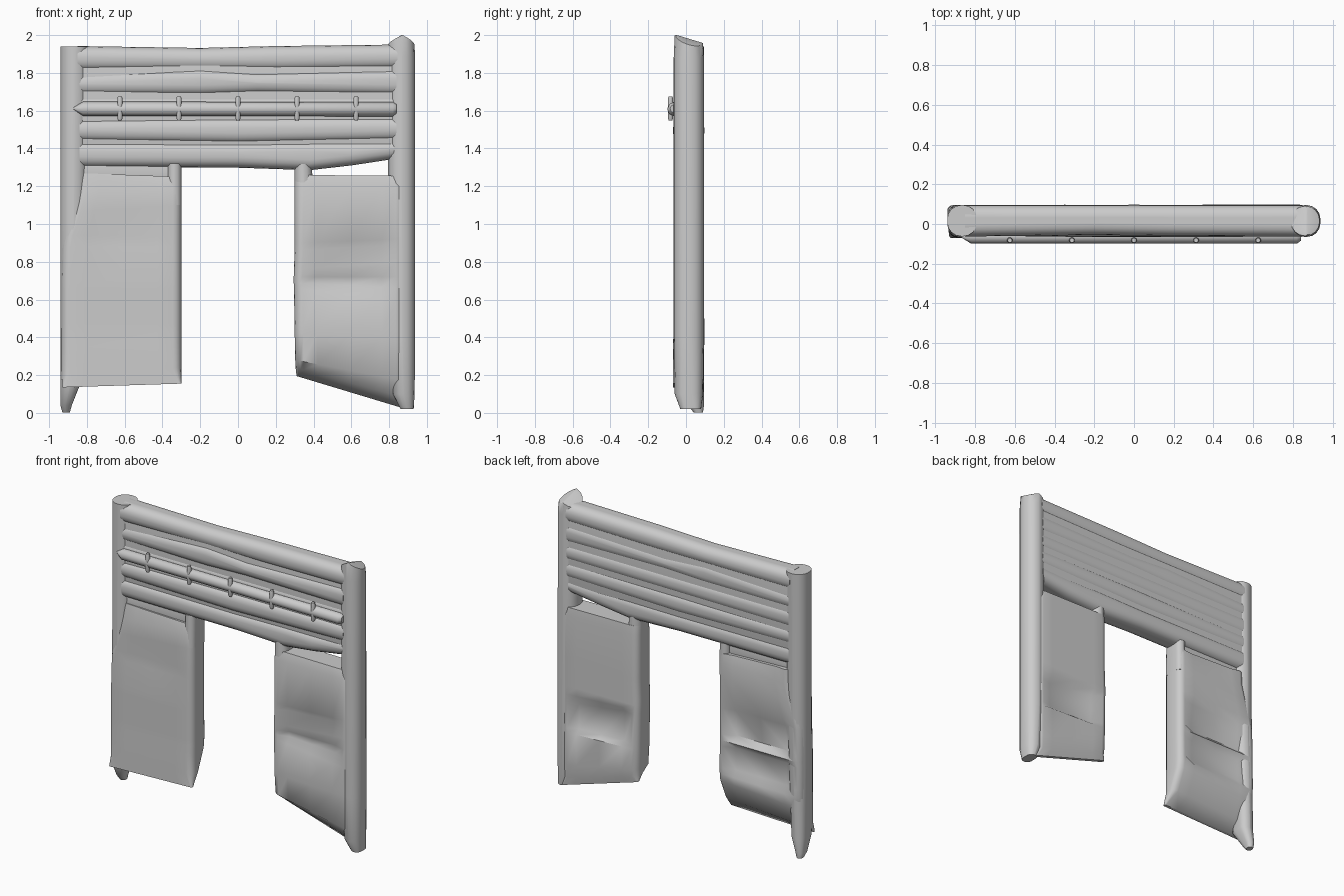
import bpy, bmesh, math
from mathutils import Vector

grey = bpy.data.materials.new("plain grey")
grey.diffuse_color = (0.6, 0.6, 0.6, 1)


def ring(u0, u1, v0, v1, r, dent_front=0, dent_back=0):
    """Rounded rectangle; its two long edges carry mid points that can be dented."""
    r = min(r, (u1 - u0) * 0.49, (v1 - v0) * 0.49)
    pts = []
    corners = [(u1 - r, v1 - r), (u0 + r, v1 - r), (u0 + r, v0 + r), (u1 - r, v0 + r)]
    for k, (cu, cv) in enumerate(corners):
        for i in range(5):
            a = math.pi / 2 * (k + i / 4)
            pts.append((cu + r * math.cos(a), cv + r * math.sin(a)))
        if k in (0, 2):
            a, b = (u1 - r, u0 + r) if k == 0 else (u0 + r, u1 - r)
            v = v1 - dent_back if k == 0 else v0 + dent_front
            for t in (0.15, 0.5, 0.85):
                pts.append((a + (b - a) * t, v))
    return pts


def loft(name, sections):
    """Skin matching rings of 3D points and cap both ends."""
    bm = bmesh.new()
    rows = [[bm.verts.new(p) for p in s] for s in sections]
    n = len(rows[0])
    for a, b in zip(rows, rows[1:]):
        for i in range(n):
            j = (i + 1) % n
            bm.faces.new((a[i], a[j], b[j], b[i]))
    bm.faces.new(rows[0][::-1])
    bm.faces.new(rows[-1])
    bmesh.ops.recalc_face_normals(bm, faces=bm.faces[:])
    me = bpy.data.meshes.new(name)
    bm.to_mesh(me)
    bm.free()
    me.materials.append(grey)
    ob = bpy.data.objects.new(name, me)
    bpy.context.collection.objects.link(ob)
    bpy.ops.object.select_all(action='DESELECT')
    ob.select_set(True)
    bpy.context.view_layer.objects.active = ob
    bpy.ops.object.shade_smooth_by_angle(angle=math.radians(45))
    return ob


def log(name, stations):
    """Horizontal beam; stations are x, y0, y1, z0, z1."""
    loft(name, [[Vector((x, y, z)) for y, z in ring(y0, y1, z0, z1, 0.055)]
                for x, y0, y1, z0, z1 in stations])


def post(name, stations, ridge_x=None):
    """Upright round post; stations are z, x0, x1, y0, y1. A ridge makes a sloping roof tip."""
    rows = [[Vector((x, y, z)) for x, y in ring(x0, x1, y0, y1, 0.07)]
            for z, x0, x1, y0, y1 in stations]
    if ridge_x:
        tip = []
        for p in rows[-1]:
            crest = min(2.0, 2.0 - 0.29 * (p.y + 0.05))
            p.z = crest - 0.5 * abs(p.x - ridge_x)
            tip.append(Vector((ridge_x + (p.x - ridge_x) * 0.08, p.y * 0.95, crest)))
        rows.append(tip)
    loft(name, rows)


def panel(name, side, stations):
    """Lower wall; stations are z at doorway, z at post, doorway x, post x, y0, y1, dents."""
    rows = []
    for zi, zo, xi, xo, y0, y1, df, db in stations:
        row = []
        for x, y in ring(xi, xo, y0, y1, 0.045, df, db):
            t = (x - xi) / (xo - xi)
            row.append(Vector((side * x, y, zi + (zo - zi) * t)))
        rows.append(row)
    loft(name, rows)


# Upper wall: five stacked logs, slightly uneven
F, B = -0.063, 0.094
log("top_log", [(-0.85, F, B, 1.81, 1.942), (-0.2, -0.055, B, 1.81, 1.932),
                (0.2, -0.06, B, 1.81, 1.942), (0.845, F, B, 1.82, 1.95)])
log("second_log", [(-0.84, -0.058, B, 1.68, 1.80), (-0.2, -0.066, B, 1.68, 1.825),
                   (0.1, -0.066, B, 1.69, 1.805), (0.84, F, B, 1.68, 1.825)])
log("third_log", [(-0.84, -0.055, B, 1.55, 1.69), (0.84, -0.055, B, 1.56, 1.69)])
log("fourth_log", [(-0.84, F, B, 1.435, 1.56), (0.0, -0.068, 0.097, 1.425, 1.565),
                   (0.84, F, B, 1.44, 1.57)])
log("bottom_log", [(-0.84, F, B, 1.30, 1.44), (0.0, F, B, 1.298, 1.435),
                   (0.38, F, B, 1.285, 1.44), (0.6, F, 0.09, 1.31, 1.44),
                   (0.83, -0.055, 0.09, 1.345, 1.45)])
log("wall_core", [(-0.86, -0.048, 0.085, 1.36, 1.90), (0.86, -0.048, 0.085, 1.36, 1.90)])

# Corner posts with worn feet
post("left_post", [(0.003, -0.93, -0.89, 0.04, 0.09), (0.04, -0.94, -0.88, 0.01, 0.095),
                   (0.14, -0.94, -0.84, -0.05, 0.095), (1.0, -0.94, -0.80, -0.065, 0.095),
                   (1.94, -0.94, -0.79, -0.062, 0.095)])
post("right_post", [(0.02, 0.86, 0.93, -0.03, 0.08), (0.10, 0.82, 0.935, -0.06, 0.09),
                    (0.4, 0.80, 0.938, -0.065, 0.095), (1.88, 0.79, 0.938, -0.065, 0.095),
                    (1.96, 0.79, 0.934, -0.06, 0.09)], ridge_x=0.87)

# Lower walls, dented like worn planks; the left foot thins forward, the right one backward
panel("left_wall", -1, [
    (0.155, 0.135, 0.30, 0.93, -0.07, -0.05, 0, 0), (0.24, 0.20, 0.30, 0.935, -0.069, 0.03, 0, 0),
    (0.38, 0.34, 0.30, 0.935, -0.068, 0.09, 0, 0), (0.43, 0.42, 0.30, 0.935, -0.066, 0.096, 0, 0),
    (0.47, 0.47, 0.30, 0.935, -0.066, 0.097, 0, 0.03),
    (0.62, 0.62, 0.30, 0.935, -0.066, 0.095, 0, 0.03),
    (0.66, 0.66, 0.30, 0.935, -0.066, 0.095, 0, 0),
    (0.70, 0.70, 0.30, 0.935, -0.066, 0.095, 0, 0.04),
    (0.88, 0.88, 0.30, 0.93, -0.066, 0.095, 0.008, 0.02),
    (0.94, 0.94, 0.30, 0.92, -0.066, 0.095, 0.012, 0),
    (1.1, 1.06, 0.30, 0.88, -0.066, 0.095, 0, 0),
    (1.2, 1.17, 0.30, 0.85, -0.062, 0.095, 0, 0),
    (1.25, 1.27, 0.30, 0.85, -0.045, 0.09, 0, 0.01)])
panel("right_wall", 1, [
    (0.195, 0.02, 0.31, 0.89, 0.055, 0.08, 0, 0), (0.24, 0.08, 0.305, 0.88, 0.0, 0.09, 0, 0),
    (0.28, 0.17, 0.303, 0.88, -0.058, 0.095, 0, 0), (0.42, 0.40, 0.30, 0.88, -0.066, 0.097, 0, 0),
    (0.45, 0.43, 0.30, 0.88, -0.066, 0.097, 0, 0.03),
    (0.66, 0.59, 0.296, 0.88, -0.066, 0.095, 0, 0.03),
    (0.69, 0.66, 0.295, 0.88, -0.066, 0.095, 0.03, 0),
    (0.72, 0.72, 0.295, 0.88, -0.066, 0.095, 0.025, 0),
    (0.76, 0.80, 0.296, 0.88, -0.066, 0.095, 0, 0),
    (0.86, 0.89, 0.30, 0.88, -0.066, 0.095, 0.02, 0),
    (0.90, 0.92, 0.30, 0.88, -0.066, 0.095, 0.0, 0),
    (1.2, 1.2, 0.30, 0.88, -0.066, 0.095, 0, 0),
    (1.26, 1.255, 0.30, 0.86, -0.05, 0.09, 0, 0)])

# Recessed plank closing the left gap, and jamb tops joining walls to the lintel
log("left_gap_plank", [(-0.86, -0.04, 0.06, 1.20, 1.35), (-0.32, -0.03, 0.06, 1.20, 1.35)])
post("left_jamb_top", [(1.10, -0.372, -0.30, F, 0.092), (1.32, -0.372, -0.30, -0.058, 0.088)])
post("right_jamb_top", [(1.15, 0.30, 0.40, F, 0.092), (1.32, 0.30, 0.39, -0.058, 0.088)])

# Peaked front rail with pointed ends
rail = []
for x, s, z in ((-0.87, 0.15, 1.612), (-0.82, 1, 1.61), (0.82, 1, 1.608), (0.84, 0.6, 1.61)):
    rail.append([Vector((x, -0.062 + 0.037 * s * math.cos(math.tau * i / 8),
                         z + 0.038 * s * math.sin(math.tau * i / 8))) for i in range(8)])
loft("front_rail", rail)

# Pegs standing through the rail
for k in range(-2, 3):
    x = 0.3125 * k
    post("rail_peg", [(z, x - w, x + w, -0.082 - w, -0.082 + w)
                      for z, w in ((1.548, 0.009), (1.56, 0.014), (1.66, 0.014), (1.675, 0.011))])
